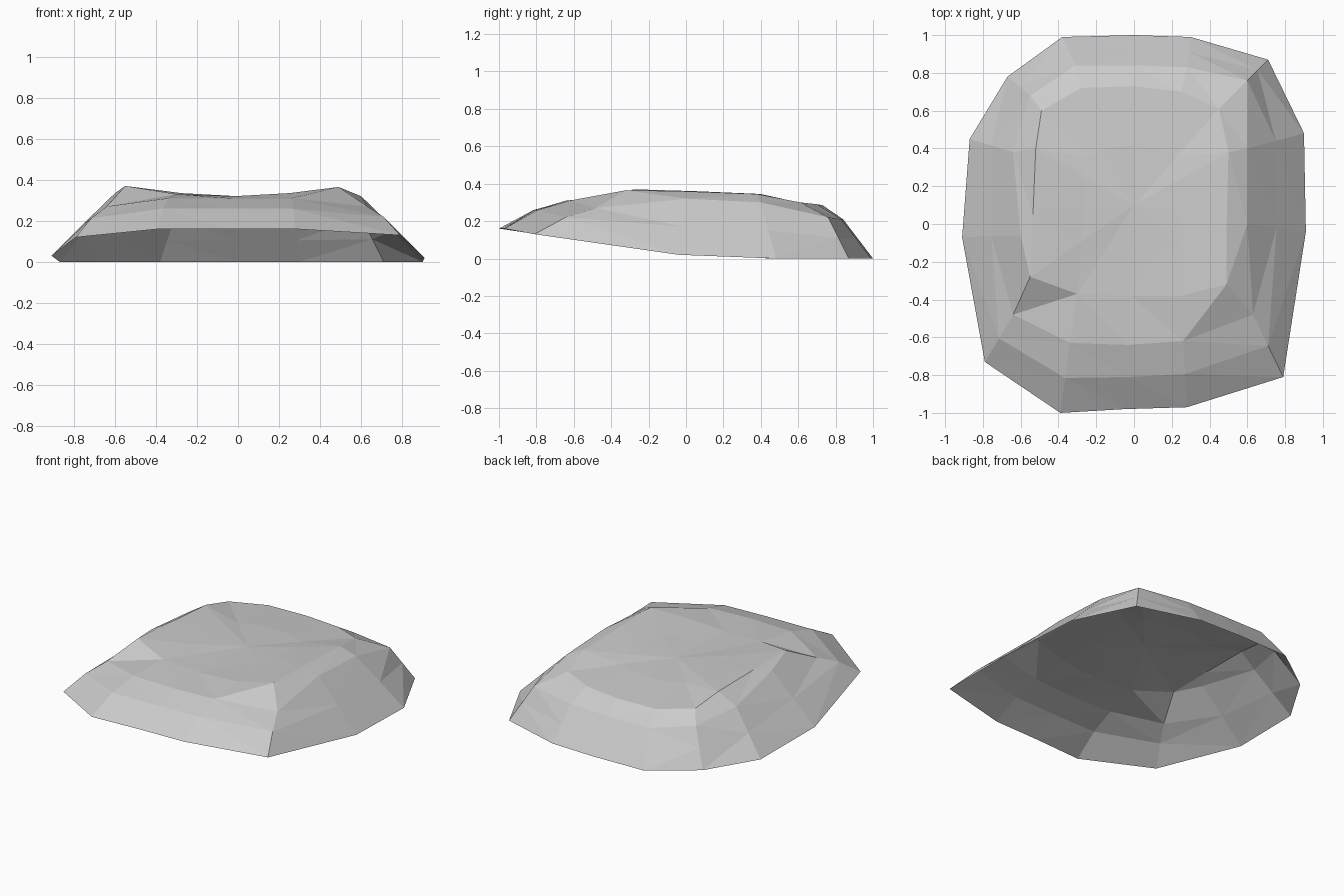
import bpy
import bmesh
from mathutils import Vector

if "Cube" in bpy.data.objects:
    bpy.data.objects.remove(bpy.data.objects["Cube"])

# Contours of the stone shell, clockwise from the back left
rim = [(-.38, .99, 0), (0, 1, 0), (.30, .99, 0), (.71, .87, 0), (.90, .48, 0),
       (.91, -.04, .02), (.79, -.81, .13), (.28, -.97, .16), (-.05, -.98, .16),
       (-.39, -1, .16), (-.79, -.73, .12), (-.91, -.07, .03), (-.87, .45, 0),
       (-.67, .78, 0)]
shoulder = [(-.31, .84, .21), (0, .84, .21), (.28, .83, .21), (.60, .76, .22),
            (.60, .40, .30), (.60, 0, .32), (.63, -.48, .27), (.26, -.62, .31),
            (-.03, -.64, .31), (-.34, -.63, .31), (-.64, -.48, .27),
            (-.60, -.06, .335), (-.64, .38, .27), (-.55, .68, .23)]
plateau = [(-.28, .72, .285), (0, .73, .285), (.25, .70, .29), (.45, .61, .30),
           (.50, .38, .345), (.49, -.02, .36), (.49, -.32, .365), (.25, -.38, .335),
           (-.02, -.38, .32), (-.30, -.37, .33), (-.55, -.28, .37),
           (-.535, .05, .36), (-.52, .40, .345), (-.49, .60, .30)]

rim, shoulder, plateau = [[Vector(p) for p in r] for r in (rim, shoulder, plateau)]

# Flank contour: halfway down the side, bulging towards the front
flank = []
for a, b in zip(shoulder, rim):
    p = a.lerp(b, .5)
    p.z += .03 * max(0, -p.y)
    flank.append(p)

# Hollow of the top: shrunken plateau sinking to the middle
centre = Vector((0, .1, .32))
hollow = []
for a in plateau:
    p = a.lerp(centre, .5)
    p.z = .32 + (a.z - .32) * .3
    hollow.append(p)

# Skin the contours into one open shell
bm = bmesh.new()
rings = [[bm.verts.new(p) for p in r] for r in (rim, flank, shoulder, plateau, hollow)]
n = len(rim)
for low, high in zip(rings, rings[1:]):
    for i in range(n):
        j = (i + 1) % n
        bm.faces.new((low[j], low[i], high[i], high[j]))
middle = bm.verts.new(centre)
for i in range(n):
    bm.faces.new((rings[-1][(i + 1) % n], rings[-1][i], middle))
bmesh.ops.triangulate(bm, faces=bm.faces[:], quad_method='SHORT_EDGE')
bm.normal_update()

mesh = bpy.data.meshes.new("stone_shell")
bm.to_mesh(mesh)
bm.free()

grey = bpy.data.materials.new("stone grey")
grey.diffuse_color = (.6, .6, .6, 1)
grey.use_nodes = True
grey.node_tree.nodes["Principled BSDF"].inputs["Base Color"].default_value = grey.diffuse_color
mesh.materials.append(grey)
bpy.context.collection.objects.link(bpy.data.objects.new("stone_shell", mesh))
